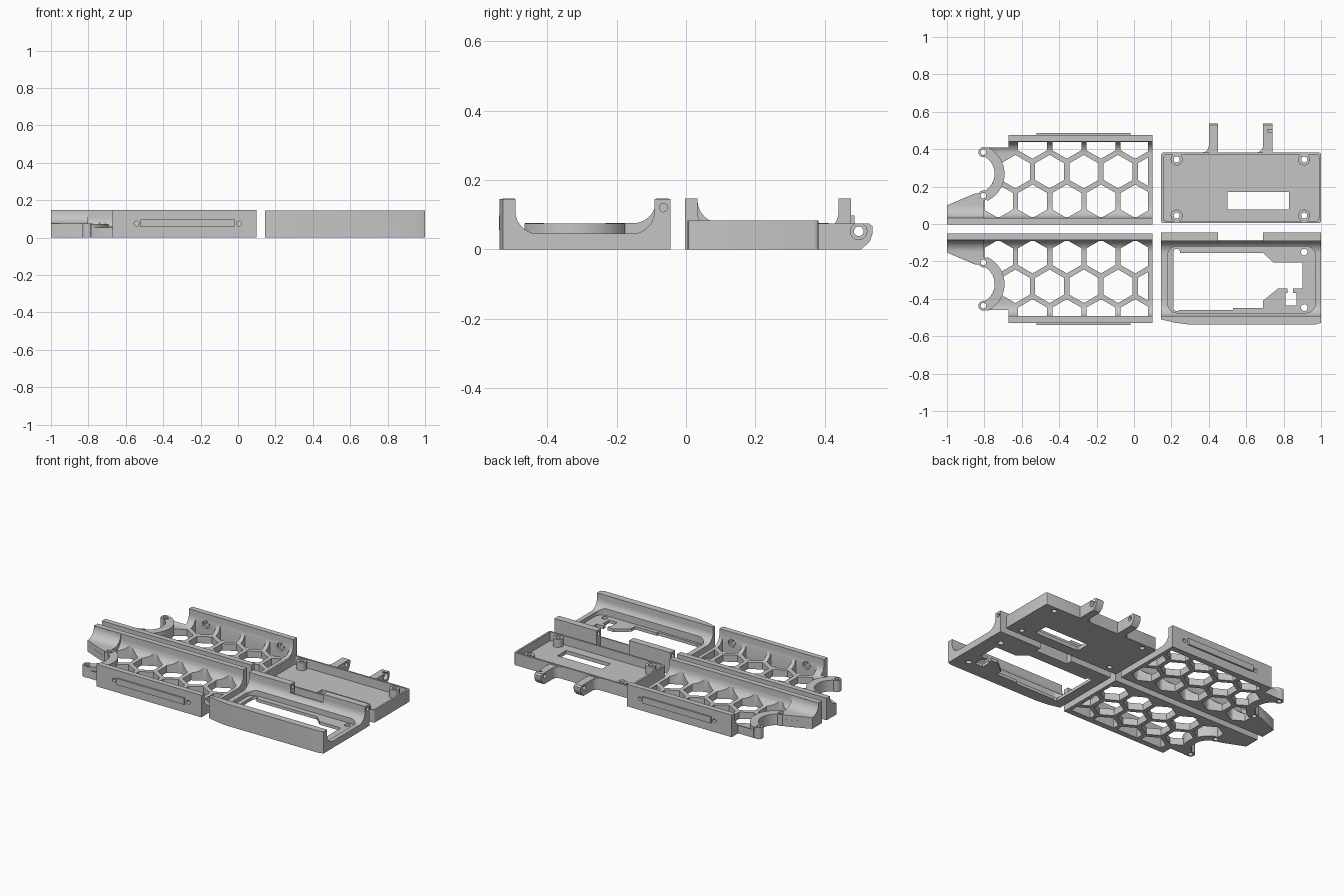
import bpy, bmesh, math

if "Cube" in bpy.data.objects:
    bpy.data.objects.remove(bpy.data.objects["Cube"])

mat = bpy.data.materials.new("plain_grey")
mat.diffuse_color = (0.56, 0.56, 0.56, 1)
mat.use_nodes = True
mat.node_tree.nodes["Principled BSDF"].inputs["Base Color"].default_value = mat.diffuse_color


def add_prism(bm, pts, lo, hi, axis):
    """Extrude a 2D outline along an axis (x: pts are y,z; y: x,z; z: x,y)."""
    def place(p, h):
        return {'x': (h, p[0], p[1]), 'y': (p[0], h, p[1]), 'z': (p[0], p[1], h)}[axis]
    a = [bm.verts.new(place(p, lo)) for p in pts]
    b = [bm.verts.new(place(p, hi)) for p in pts]
    n = len(pts)
    bm.faces.new(a)
    bm.faces.new(b[::-1])
    for i in range(n):
        bm.faces.new((a[i], b[i], b[(i + 1) % n], a[(i + 1) % n]))


def solid(name, *prisms):
    bm = bmesh.new()
    for p in prisms:
        add_prism(bm, *p)
    bmesh.ops.recalc_face_normals(bm, faces=bm.faces)
    me = bpy.data.meshes.new(name)
    bm.to_mesh(me)
    bm.free()
    me.materials.append(mat)
    ob = bpy.data.objects.new(name, me)
    bpy.context.collection.objects.link(ob)
    return ob


def boolean(ob, op, *prisms, tool=None):
    tool = tool or solid("tool", *prisms)
    m = ob.modifiers.new("b", 'BOOLEAN')
    m.operation, m.object, m.solver = op, tool, 'EXACT'
    dg = bpy.context.evaluated_depsgraph_get()
    me = bpy.data.meshes.new_from_object(ob.evaluated_get(dg))
    ob.modifiers.clear()
    ob.data = me
    bpy.data.objects.remove(tool)


def arc(cx, cy, r, a0, a1, n=12):
    return [(cx + r * math.cos(math.radians(a0 + (a1 - a0) * i / n)),
             cy + r * math.sin(math.radians(a0 + (a1 - a0) * i / n))) for i in range(n + 1)]


def circle(cx, cy, r, n=20):
    return arc(cx, cy, r, 0, 360, n)[:-1]


def rect(x0, y0, x1, y1):
    return [(x0, y0), (x1, y0), (x1, y1), (x0, y1)]


def round_rect(x0, y0, x1, y1, r, n=6):
    return (arc(x1 - r, y1 - r, r, 0, 90, n) + arc(x0 + r, y1 - r, r, 90, 180, n)
            + arc(x0 + r, y0 + r, r, 180, 270, n) + arc(x1 - r, y0 + r, r, 270, 360, n))


def clip(pts, axis, limit, sign):
    """Keep the part of a convex outline on one side of a line."""
    out = []
    for i, p in enumerate(pts):
        q = pts[(i + 1) % len(pts)]
        dp, dq = sign * (p[axis] - limit), sign * (q[axis] - limit)
        if dp >= 0:
            out.append(p)
        if dp * dq < 0:
            t = dp / (dp - dq)
            out.append(tuple(p[k] + (q[k] - p[k]) * t for k in (0, 1)))
    return out


def channel(y0, y1, wall, top=0.147, floor=0.045, r=0.065):
    """U-shaped cross-section with rounded inner corners."""
    return ([(y0, 0), (y1, 0), (y1, top), (y1 - wall, top)]
            + arc(y1 - wall - r, floor + r, r, 0, -90, 10)
            + arc(y0 + wall + r, floor + r, r, -90, -180, 10)
            + [(y0 + wall, top), (y0, top)])


# ---- honeycomb shell half
W, Y0 = 0.476, -0.003
shell = solid("honeycomb_shell_back", (channel(Y0, W, 0.036), -1, 0.1, 'x'))
outline = [(-1, -0.1), (0.1, -0.1), (0.1, 0.6), (-0.67, 0.6), (-0.67, 0.408), (-0.81, 0.408),
           (-0.81, 0.18), (-1, 0.10)]
boolean(shell, 'INTERSECT', (outline, -0.1, 0.3, 'z'))

# hexagonal openings, trimmed to the floor area
holes = []
PITCH, R = 0.183, 0.0895
for row in (-1, 0, 1):
    for col in range(0, 5):
        cx = -0.634 + PITCH * (col - (0.5 if row else 0))
        cy = 0.28 + row * PITCH * 0.866
        h = [(cx + R * math.sin(k * math.pi / 3), cy + R * math.cos(k * math.pi / 3)) for k in range(6)]
        x_min = -0.66 if row == 1 else -0.8
        for axis, lim, s in ((0, x_min, 1), (0, 0.075, -1), (1, 0.037, 1), (1, 0.438, -1)):
            h = clip(h, axis, lim, s) if h else h
        if len(h) > 2 and max(p[0] for p in h) - min(p[0] for p in h) > 0.02:
            holes.append((h, -0.1, 0.3, 'z'))
boolean(shell, 'DIFFERENCE', *holes)

# pointed end plate, sweeping up into the long wall
sweep = [(Y0, 0), (0.25, 0), (0.25, 0.0752)] + arc(0.1, 0.142, 0.0668, -90, -180, 10) + [(Y0, 0.142)]
plate = solid("end_plate", (sweep, -1, -0.803, 'x'))
boolean(plate, 'INTERSECT', ([(-1.1, -0.1), (-0.7, -0.1), (-0.7, 0.225), (-1, 0.10), (-1.1, 0.06)], -0.1, 0.3, 'z'))
boolean(shell, 'UNION', tool=plate)

# curved end bracket and its screw bosses
CX, CY = -0.85, 0.268
bosses = [(-0.805, CY + 0.116), (-0.805, CY - 0.116)]
boolean(shell, 'DIFFERENCE', (circle(CX, CY, 0.105, 40), -0.1, 0.3, 'z'))
boolean(shell, 'UNION', (arc(CX, CY, 0.158, -66, 66, 24) + arc(CX, CY, 0.105, 66, -66, 24), 0, 0.074, 'z'))
for b in bosses:
    boolean(shell, 'UNION', (circle(*b, 0.027), 0, 0.0765, 'z'))
boolean(shell, 'DIFFERENCE', *[(circle(*b, 0.015), -0.1, 0.3, 'z') for b in bosses])

# side screw holes with inner recesses, and raised side bar
for x in (-0.5425, 0.0065):
    boolean(shell, 'DIFFERENCE', (circle(x, 0.075, 0.013), 0.40, 0.6, 'y'))
    boolean(shell, 'DIFFERENCE', (circle(x, 0.075, 0.026), 0.40, 0.452, 'y'))
boolean(shell, 'UNION', (rect(-0.52, 0.056, -0.018, 0.098), W - 0.01, W + 0.0105, 'y'))

# mirrored half
front = bpy.data.objects.new("honeycomb_shell_front", shell.data.copy())
bpy.context.collection.objects.link(front)
for v in front.data.vertices:
    v.co.y = -0.053 - v.co.y
front.data.flip_normals()

# ---- cover with shaped window
cover = solid("window_cover", (channel(-0.538, -0.045, 0.046, 0.145), 0.145, 1, 'x'))
edge = [(0.145, 0), (1, 0), (1, -0.528), (0.97, -0.538), (0.30, -0.538), (0.22, -0.528), (0.145, -0.51)]
boolean(cover, 'INTERSECT', (edge, -0.1, 0.3, 'z'))
boolean(cover, 'DIFFERENCE', (round_rect(0.18, -0.475, 0.97, -0.12, 0.05), 0.02, 0.09, 'z'))
window = [(0.21, -0.155), (0.69, -0.155), (0.745, -0.205), (0.9, -0.205), (0.9, -0.345),
          (0.85, -0.345), (0.85, -0.37), (0.87, -0.37), (0.87, -0.435), (0.81, -0.435),
          (0.81, -0.37), (0.82, -0.37), (0.82, -0.345), (0.77, -0.345), (0.69, -0.41),
          (0.69, -0.45), (0.53, -0.45), (0.53, -0.46), (0.21, -0.46)]
boolean(cover, 'DIFFERENCE', (window, -0.1, 0.2, 'z'))
for x in (0.228, 0.91):
    for y in (-0.15, -0.447):
        boolean(cover, 'DIFFERENCE', (circle(x, y, 0.018), -0.1, 0.2, 'z'))
# hinge gap and pin hole
boolean(cover, 'DIFFERENCE', (rect(0.45, -0.085, 0.69, 0), -0.1, 0.3, 'z'))
boolean(cover, 'DIFFERENCE', (rect(0.45, -0.11, 0.69, 0), 0.09, 0.3, 'z'))
boolean(cover, 'DIFFERENCE', (circle(-0.065, 0.12, 0.012), 0, 1.2, 'x'))

# ---- shallow tray
tray = solid("tray", (round_rect(0.145, 0.005, 1, 0.382, 0.012, 3), 0, 0.083, 'z'))
boolean(tray, 'DIFFERENCE', (round_rect(0.157, 0.017, 0.988, 0.37, 0.012, 3), 0.025, 0.2, 'z'))
posts = [(x, y) for x in (0.228, 0.91) for y in (0.045, 0.345)]
boolean(tray, 'UNION', *[(circle(*p, 0.032), 0.01, 0.078, 'z') for p in posts])
boolean(tray, 'DIFFERENCE', *[(circle(*p, 0.016), -0.1, 0.2, 'z') for p in posts])
boolean(tray, 'DIFFERENCE', (rect(0.5, 0.077, 0.828, 0.17), -0.1, 0.2, 'z'))

# hinge arms with pin eyes
arm = [(0.375, 0), (0.505, 0), (0.53, 0.022), (0.538, 0.045), (0.538, 0.066), (0.528, 0.075), (0.375, 0.075)]
for x in (0.4, 0.69):
    boolean(tray, 'UNION', (arm, x, x + 0.05, 'x'))
    flare = [(x + 0.01, 0.375), (x + 0.01, 0.425)] + arc(x - 0.038, 0.42, 0.038, 0, -90, 8) + [(x - 0.038, 0.375)]
    boolean(tray, 'UNION', (flare, 0.001, 0.0745, 'z'))
boolean(tray, 'DIFFERENCE', (circle(0.498, 0.052, 0.014), 0.3, 0.9, 'x'))
boolean(tray, 'DIFFERENCE', (circle(0.498, 0.052, 0.024), 0.715, 0.9, 'x'))

# crisp edges with smooth curves
for ob in (shell, front, cover, tray):
    bpy.ops.object.select_all(action='DESELECT')
    ob.select_set(True)
    bpy.context.view_layer.objects.active = ob
    bpy.ops.object.shade_smooth_by_angle(angle=math.radians(30))
